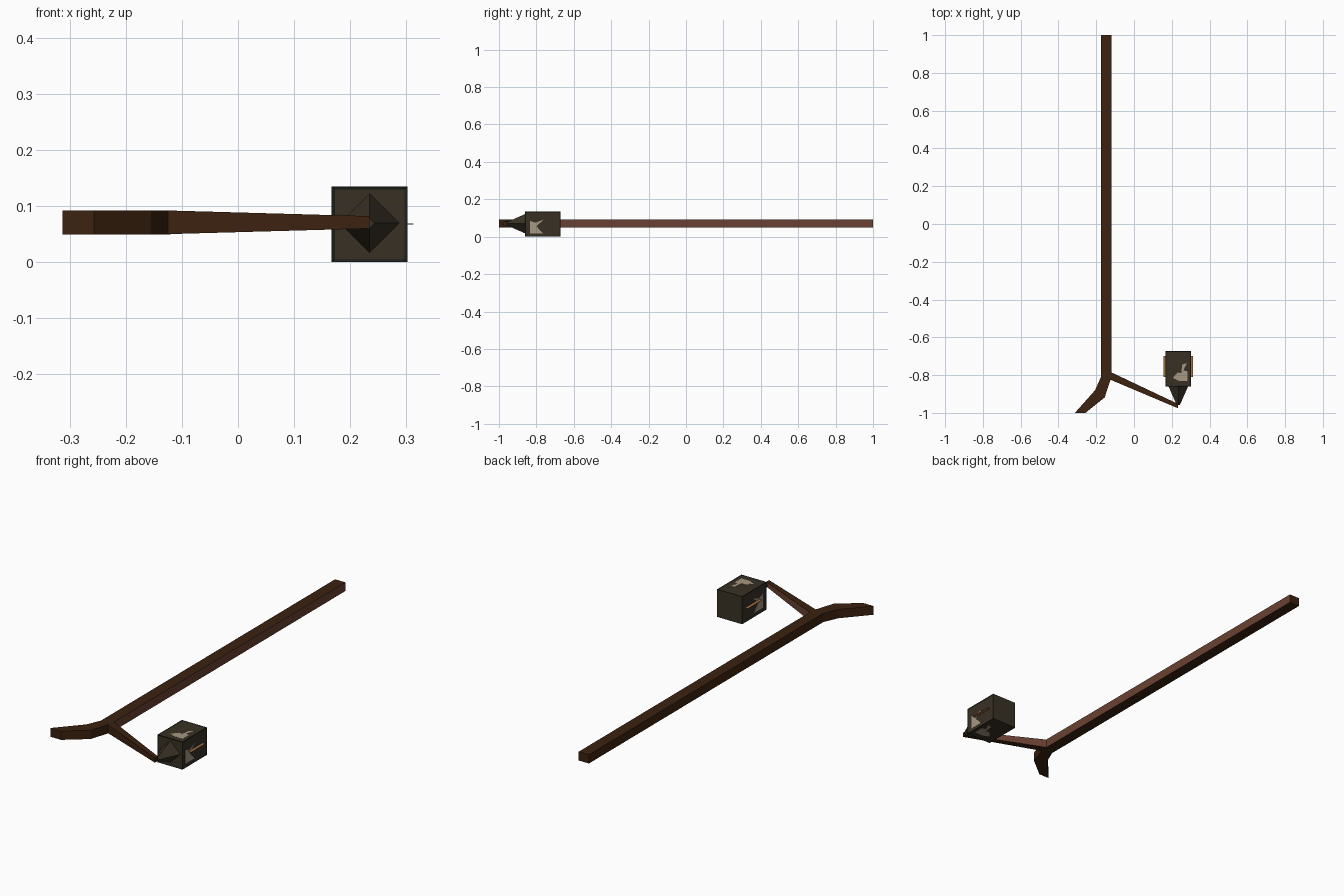
import bpy, bmesh, math
from mathutils import Vector, Matrix

if "Cube" in bpy.data.objects:
    bpy.data.objects.remove(bpy.data.objects["Cube"])


def material(name, rgb):
    m = bpy.data.materials.new(name)
    m.diffuse_color = (*rgb, 1)
    m.use_nodes = True
    m.node_tree.nodes["Principled BSDF"].inputs["Base Color"].default_value = m.diffuse_color
    return m


dark_wood = material("dark wood", (0.045, 0.016, 0.005))
light_wood = material("light wood", (0.141, 0.053, 0.032))
iron = material("iron panel", (0.040, 0.030, 0.018))
frame = material("iron frame", (0.014, 0.016, 0.010))
cream = material("cream glow", (0.38, 0.31, 0.22))
orange = material("orange glow", (0.40, 0.17, 0.053))


def finish(bm, name, mats):
    bmesh.ops.recalc_face_normals(bm, faces=bm.faces)
    me = bpy.data.meshes.new(name)
    bm.to_mesh(me)
    bm.free()
    for m in mats:
        me.materials.append(m)
    ob = bpy.data.objects.new(name, me)
    bpy.context.collection.objects.link(ob)
    return ob


def beam(name, sections, mats, rule=None):
    """Loft of upright rectangles: (left xy, right xy, half height), around z = 0.071."""
    bm = bmesh.new()
    rings = []
    for a, b, h in sections:
        rings.append([bm.verts.new((p[0], p[1], 0.071 + s * h))
                      for p, s in ((a, -1), (b, -1), (b, 1), (a, 1))])
    for r, q in zip(rings, rings[1:]):
        for i in range(4):
            j = (i + 1) % 4
            bm.faces.new((r[i], r[j], q[j], q[i]))
    bm.faces.new(rings[0])
    bm.faces.new(rings[-1])
    bmesh.ops.recalc_face_normals(bm, faces=bm.faces)
    if rule:
        for f in bm.faces:
            f.material_index = int(rule(f.normal))
    return finish(bm, name, mats)


def box(name, lo, hi, mat):
    bm = bmesh.new()
    lo, hi = Vector(lo), Vector(hi)
    bmesh.ops.create_cube(bm, size=1, matrix=Matrix.Translation((lo + hi) / 2)
                          @ Matrix.Diagonal((*(hi - lo), 1)))
    return finish(bm, name, [mat])


def plate(name, points, push, mat):
    """Thin painted plate from an outline, extruded by a small vector."""
    bm = bmesh.new()
    f = bm.faces.new([bm.verts.new(p) for p in points])
    ext = bmesh.ops.extrude_face_region(bm, geom=[f], use_keep_orig=True)
    vs = [v for v in ext["geom"] if isinstance(v, bmesh.types.BMVert)]
    bmesh.ops.translate(bm, verts=vs, vec=push)
    return finish(bm, name, [mat])


# Post lying along y, with a crooked top
H = 0.0215
beam("post", [((-0.175, 1), (-0.12, 1), H),
              ((-0.175, -0.81), (-0.12, -0.81), H),
              ((-0.206, -0.88), (-0.155, -0.918), H),
              ((-0.313, -1), (-0.257, -1), H)],
     [dark_wood, light_wood], lambda n: n.x > 0.99)

# Tapered branch that holds the lantern
beam("branch", [((-0.14, -0.776), (-0.14, -0.818), H),
                ((0.234, -0.953), (0.234, -0.976), 0.011)],
     [dark_wood, light_wood], lambda n: n.x > 0.3 and n.y > 0.3)

# Lantern body with sunken panels on four sides and the top cap
CX, CZ, R = 0.2345, 0.0675, 0.0675
Y0, Y1 = -0.86, -0.672
bm = bmesh.new()
bmesh.ops.create_cube(bm, size=1, matrix=Matrix.Translation((CX, (Y0 + Y1) / 2, CZ))
                      @ Matrix.Diagonal((2 * R, Y1 - Y0, 2 * R, 1)))
panels = [f for f in bm.faces if f.normal.y < 0.5]
for f in bm.faces:
    f.material_index = 0 if f.normal.y > 0.5 else 1
bmesh.ops.inset_individual(bm, faces=panels, thickness=0.008, depth=-0.003)
for f in panels:
    f.material_index = 0
finish(bm, "lantern_body", [iron, frame])

# Pointed roof, a four-sided cone set as a diamond
bm = bmesh.new()
bmesh.ops.create_cone(bm, cap_ends=True, segments=4, radius1=0.053, radius2=0.009, depth=0.1,
                      matrix=Matrix.Translation((CX, -0.907, 0.0695))
                      @ Matrix.Rotation(math.pi / 2, 4, 'X'))
finish(bm, "lantern_roof", [iron])

# Glowing shelf sticking out of both sides
box("glow_shelf", (CX - 0.0785, -0.81, 0.067), (CX + 0.0785, -0.70, 0.069), orange)

# Cream glow marks: arrow shapes on the x sides, hooks on the top and bottom
arrow = [(-0.835, 0.085), (-0.805, 0.075), (-0.76, 0.092), (-0.80, 0.056), (-0.765, 0.018), (-0.835, 0.018)]
for s, side in ((1, "right"), (-1, "left")):
    x = CX + s * (R - 0.004)
    plate("glow_mark_" + side, [(x, y, z) for y, z in arrow], (s * 0.002, 0, 0), cream)
hook = [(0.205, -0.815), (0.232, -0.785), (0.25, -0.79), (0.255, -0.745), (0.28, -0.735),
        (0.262, -0.775), (0.282, -0.78), (0.282, -0.83), (0.235, -0.83)]
for s, side in ((1, "top"), (-1, "bottom")):
    z = CZ + s * (R - 0.004)
    plate("glow_mark_" + side, [(x, y, z) for x, y in hook], (0, 0, s * 0.002), cream)
